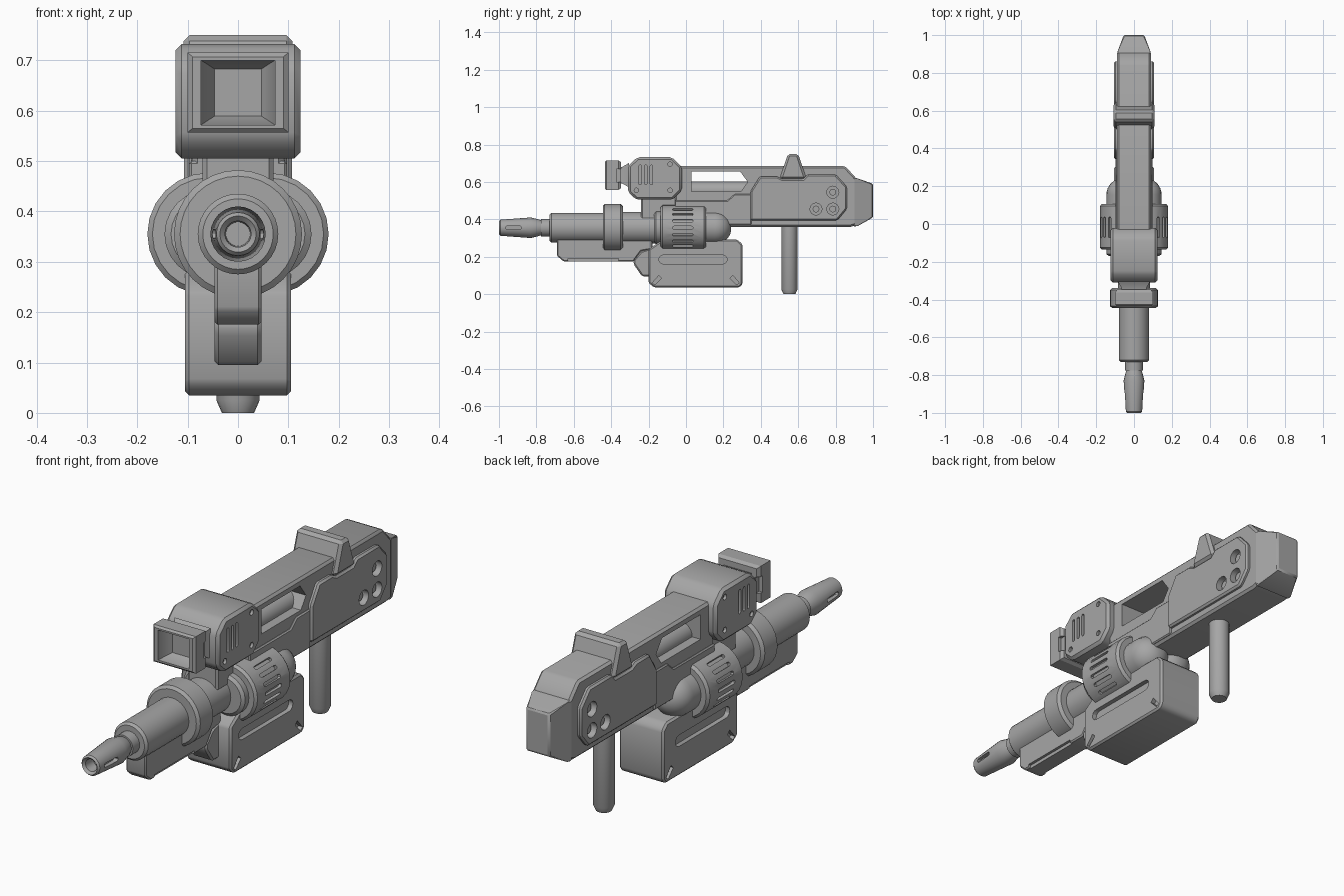
import bpy, bmesh
from math import sin, cos, pi
from mathutils import Matrix

if bpy.data.objects.get("Cube"):
    bpy.data.objects.remove(bpy.data.objects["Cube"])

grey = bpy.data.materials.new("plain grey")
grey.use_nodes = True
grey.diffuse_color = (0.38, 0.38, 0.38, 1)
grey.node_tree.nodes["Principled BSDF"].inputs["Base Color"].default_value = grey.diffuse_color
parts = []


def bake(ob):
    graph = bpy.context.evaluated_depsgraph_get()
    mesh = bpy.data.meshes.new_from_object(ob.evaluated_get(graph))
    ob.modifiers.clear()
    ob.data = mesh


def finish(name, bm, bevel=0.0, keep=True):
    bmesh.ops.recalc_face_normals(bm, faces=bm.faces)
    mesh = bpy.data.meshes.new(name)
    bm.to_mesh(mesh)
    bm.free()
    mesh.materials.append(grey)
    ob = bpy.data.objects.new(name, mesh)
    bpy.context.collection.objects.link(ob)
    if bevel:
        mod = ob.modifiers.new("bevel", "BEVEL")
        mod.width, mod.segments, mod.limit_method = bevel, 1, "ANGLE"
        bake(ob)
    if keep:
        parts.append(ob)
    return ob


def add_prism(bm, points, x0, x1):
    """Side outline of (y, z) points pushed from x0 to x1."""
    a = [bm.verts.new((x0, y, z)) for y, z in points]
    b = [bm.verts.new((x1, y, z)) for y, z in points]
    bm.faces.new(a)
    bm.faces.new(b[::-1])
    for i in range(len(a)):
        j = (i + 1) % len(a)
        bm.faces.new((a[i], b[i], b[j], a[j]))


def prism(name, points, half, bevel=0.008):
    bm = bmesh.new()
    add_prism(bm, points, -half, half)
    return finish(name, bm, bevel)


def lathe(name, profile, x=0.0, z=0.0, seg=24, upright=False):
    """Turn (distance, radius) points about the y axis, or z when upright."""
    bm = bmesh.new()
    rings = []
    for d, r in profile:
        ring = []
        for i in range(seg):
            u, v = r * cos(2 * pi * i / seg), r * sin(2 * pi * i / seg)
            ring.append(bm.verts.new((x + u, z + v, d) if upright else (x + u, d, z + v)))
        rings.append(ring)
    for p, q in zip(rings, rings[1:]):
        for i in range(seg):
            j = (i + 1) % seg
            bm.faces.new((p[i], p[j], q[j], q[i]))
    bm.faces.new(rings[0])
    bm.faces.new(rings[-1])
    return finish(name, bm)


def rect(y0, y1, z0, z1):
    return [(y0, z0), (y1, z0), (y1, z1), (y0, z1)]


def disc(y, z, r, seg=16):
    return [(y + r * cos(2 * pi * i / seg), z + r * sin(2 * pi * i / seg)) for i in range(seg)]


def stadium(a, b, c, r, tall=False):
    """Rounded slot from a to b along y (or z when tall), centred on c."""
    arc = [pi / 2 + pi * i / 6 for i in range(7)]
    pts = [(a + r + r * cos(t), c + r * sin(t)) for t in arc]
    pts += [(b - r - r * cos(t), c - r * sin(t)) for t in arc]
    return [(v, u) for u, v in pts] if tall else pts


def subtract(target, bm):
    cutter = finish("cutter", bm, keep=False)
    mod = target.modifiers.new("cut", "BOOLEAN")
    mod.operation, mod.solver, mod.object = "DIFFERENCE", "EXACT", cutter
    bake(target)
    bpy.data.objects.remove(cutter)


def cut_sides(target, outlines, half, depth):
    """Sink outlines into both side faces."""
    bm = bmesh.new()
    for pts in outlines:
        for s in (-1, 1):
            add_prism(bm, pts, s * (half - depth), s * (half + 0.05))
    subtract(target, bm)


# Main body with a through window and a tube inside it
body = prism("body", [(-0.06, 0.36), (0.88, 0.36), (0.91, 0.37), (0.91, 0.62),
                      (0.85, 0.685), (-0.06, 0.685)], 0.09, 0.01)
bm = bmesh.new()
add_prism(bm, [(0.03, 0.55), (0.295, 0.55), (0.33, 0.6), (0.29, 0.655), (0.03, 0.655)], -0.2, 0.2)
subtract(body, bm)
lathe("window_tube", [(0.0, 0.05), (0.36, 0.05)], z=0.552)
prism("lower_body_plate", [(-0.06, 0.37), (0.35, 0.37), (0.35, 0.535), (0.26, 0.535),
                           (0.22, 0.5), (-0.06, 0.5)], 0.097, 0.005)

# Side panels with three round holes
panel = prism("side_panels", [(0.345, 0.395), (0.345, 0.55), (0.395, 0.63), (0.485, 0.63),
                              (0.515, 0.615), (0.625, 0.615), (0.65, 0.64), (0.8, 0.64),
                              (0.86, 0.575), (0.86, 0.455), (0.81, 0.395)], 0.107)
holes = [(0.785, 0.545), (0.695, 0.455), (0.785, 0.455)]
for ob in (panel, body):
    cut_sides(ob, [disc(y, z, 0.032) for y, z in holes], 0.107, 0.03)
bm = bmesh.new()
for y, z in holes:
    add_prism(bm, disc(y, z, 0.018), -0.09, 0.09)
finish("hole_studs", bm)

# Tapered butt cap
bm = bmesh.new()
add_prism(bm, [(0.895, 0.36), (0.92, 0.365), (1.0, 0.41), (1.0, 0.59), (0.92, 0.618), (0.895, 0.625)],
          -0.09, 0.09)
for v in bm.verts:
    v.co.x *= 1 - 0.4 * max(0, (v.co.y - 0.92) / 0.08)
finish("butt_cap", bm, 0.006)

# Rear sight and grip
prism("rear_sight", [(0.5, 0.615), (0.545, 0.75), (0.6, 0.75), (0.645, 0.615)], 0.108, 0.012)
lathe("grip", [(0, 0.032), (0.025, 0.043), (0.4, 0.043)], z=0.553, seg=20, upright=True)

# Scope housing with slots and screw dimples
scope = prism("scope_housing", [(-0.31, 0.545), (-0.31, 0.685), (-0.26, 0.732), (-0.075, 0.732),
                                (-0.022, 0.68), (-0.022, 0.555), (-0.07, 0.505), (-0.265, 0.505)],
              0.124, 0.012)
details = [stadium(0.585, 0.69, y, 0.007, True) for y in (-0.245, -0.215, -0.185)]
details += [disc(y, z, 0.012) for y, z in [(-0.085, 0.695), (-0.265, 0.555), (-0.085, 0.555)]]
cut_sides(scope, details, 0.124, 0.012)
prism("scope_mount", rect(-0.24, 0, 0.4, 0.53), 0.07)


# Square scope hood, flared opening and neck
def square_loft(name, rings, zc):
    """Square cross-sections of (y, half width, half height)."""
    bm = bmesh.new()
    loops = [[bm.verts.new((sx * w, y, zc + sz * h)) for sx, sz in ((-1, -1), (1, -1), (1, 1), (-1, 1))]
             for y, w, h in rings]
    for p, q in zip(loops, loops[1:]):
        for i in range(4):
            bm.faces.new((p[i], p[i - 1], q[i - 1], q[i]))
    bm.faces.new(loops[0])
    bm.faces.new(loops[-1])
    return finish(name, bm)


square_loft("scope_neck", [(-0.36, 0.065, 0.045), (-0.34, 0.065, 0.045), (-0.305, 0.085, 0.065)], 0.636)
hood = square_loft("scope_hood", [
    (-0.375, 0.047, 0.047), (-0.385, 0.053, 0.051), (-0.42, 0.073, 0.064), (-0.434, 0.073, 0.064),
    (-0.434, 0.09, 0.071), (-0.426, 0.1, 0.079), (-0.362, 0.1, 0.079), (-0.348, 0.09, 0.07)], 0.636)
cut_sides(hood, [rect(-0.372, -0.33, 0.6, 0.67)], 0.1, 0.015)

# Barrel, collar and muzzle on one axis
AXIS = 0.355
lathe("barrel", [(-0.73, 0.07), (-0.72, 0.08), (-0.4, 0.08), (-0.4, 0.085), (0.0, 0.085)], z=AXIS, seg=32)
lathe("barrel_collar", [(-0.445, 0.115), (-0.435, 0.127), (-0.35, 0.127), (-0.338, 0.115)], z=AXIS, seg=32)
muzzle = lathe("muzzle", [(-0.94, 0.024), (-0.99, 0.026), (-1.0, 0.036), (-0.992, 0.043), (-0.83, 0.055),
                          (-0.79, 0.045), (-0.775, 0.04), (-0.775, 0.047), (-0.7, 0.047)], z=AXIS)
cut_sides(muzzle, [stadium(-0.965, -0.88, AXIS, 0.009)], 0.05, 0.02)

# Domed side pods with slotted sleeves
dome = [(0.155 + 0.088 * sin(t * pi / 16), 0.088 * cos(t * pi / 16)) for t in range(8)]
for side, x in (("right", -0.058), ("left", 0.058)):
    lathe(side + "_pod", [(-0.17, 0.075), (-0.16, 0.088)] + dome, x, AXIS)
    sleeve = lathe(side + "_pod_sleeve", [(-0.135, 0.112), (-0.125, 0.122), (0.095, 0.122), (0.107, 0.112)],
                   x, AXIS)
    bm = bmesh.new()
    for i in range(-3, 4):
        piece = bmesh.new()
        add_prism(piece, stadium(-0.073, 0.038, 0, 0.008), 0.108, 0.15)
        spin = Matrix.Rotation(i * pi / 10 + (pi if x < 0 else 0), 4, "Y")
        piece.transform(Matrix.Translation((x, 0, AXIS)) @ spin)
        temp = bpy.data.meshes.new("slot")
        piece.to_mesh(temp)
        piece.free()
        bm.from_mesh(temp)
        bpy.data.meshes.remove(temp)
    subtract(sleeve, bm)

# Lower box with a long slot and corner notches
box = prism("lower_box", [(-0.2, 0.06), (-0.17, 0.035), (0.285, 0.035), (0.303, 0.055), (0.303, 0.265),
                          (0.275, 0.292), (-0.125, 0.292), (-0.2, 0.24)], 0.105)
notches = [[(-0.18, 0.06), (-0.165, 0.05), (-0.13, 0.085), (-0.145, 0.1)],
           [(0.285, 0.06), (0.27, 0.05), (0.235, 0.085), (0.25, 0.1)]]
cut_sides(box, [stadium(-0.145, 0.22, 0.185, 0.024)] + notches, 0.105, 0.02)
prism("box_bracket", [(-0.28, 0.16), (-0.235, 0.095), (-0.18, 0.095), (-0.18, 0.25), (-0.24, 0.23),
                      (-0.28, 0.185)], 0.047)

# Rail under the barrel
rail = prism("under_rail", [(-0.69, 0.3), (-0.69, 0.205), (-0.655, 0.175), (-0.28, 0.175), (-0.24, 0.23),
                            (-0.18, 0.24), (-0.18, 0.3)], 0.047, 0.006)
cut_sides(rail, [rect(-0.63, -0.36, 0.165, 0.19)], 0.047, 0.012)

# Smooth rounded parts while keeping hard edges
bpy.ops.object.select_all(action="DESELECT")
for ob in parts:
    ob.select_set(True)
bpy.context.view_layer.objects.active = parts[0]
bpy.ops.object.shade_smooth_by_angle(angle=pi / 6)
